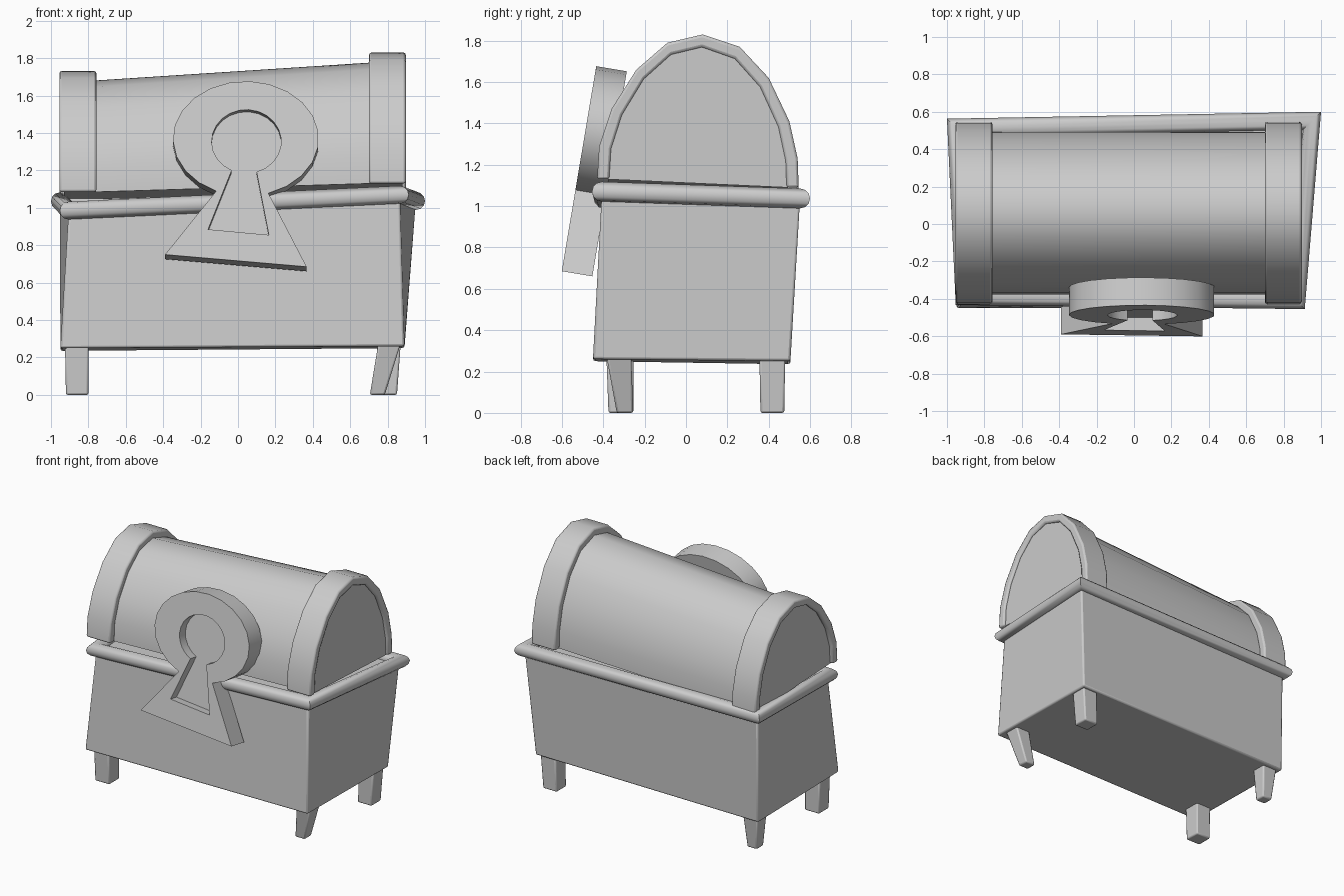
import bpy, math

if "Cube" in bpy.data.objects:
    bpy.data.objects.remove(bpy.data.objects["Cube"])

mat = bpy.data.materials.new("plain grey")
mat.diffuse_color = (0.6, 0.6, 0.6, 1)
mat.use_nodes = True
mat.node_tree.nodes["Principled BSDF"].inputs["Base Color"].default_value = mat.diffuse_color


def make(name, verts, faces, bevel=0.0, angle=35):
    me = bpy.data.meshes.new(name)
    me.from_pydata(verts, [], faces)
    ob = bpy.data.objects.new(name, me)
    bpy.context.collection.objects.link(ob)
    me.materials.append(mat)
    bpy.ops.object.select_all(action='DESELECT')
    ob.select_set(True)
    bpy.context.view_layer.objects.active = ob
    # consistent outward normals
    bpy.ops.object.mode_set(mode='EDIT')
    bpy.ops.mesh.select_all(action='SELECT')
    bpy.ops.mesh.normals_make_consistent(inside=False)
    bpy.ops.object.mode_set(mode='OBJECT')
    bpy.ops.object.shade_smooth_by_angle(angle=math.radians(angle))
    if bevel:
        m = ob.modifiers.new("soft edges", 'BEVEL')
        m.width = bevel
        m.segments = 2
        m.limit_method = 'ANGLE'
        m.angle_limit = math.radians(50)
    return ob


def bridge(a, b, n):
    """Quads joining two closed rings of n vertices starting at a and b."""
    return [(a + i, a + (i + 1) % n, b + (i + 1) % n, b + i) for i in range(n)]


def loft(name, rings, bevel=0.0):
    """Solid skinned through equal rings, capped at both ends."""
    n = len(rings[0])
    verts = [v for r in rings for v in r]
    faces = []
    for k in range(len(rings) - 1):
        faces += bridge(k * n, (k + 1) * n, n)
    faces += [tuple(range(n)), tuple(range(len(verts) - n, len(verts)))]
    return make(name, verts, faces, bevel)


# Lopsided chest body, wider at the top
rim = [(-0.905, -0.385, 0.985), (0.865, -0.407, 1.07),
       (0.952, 0.552, 1.037), (-0.952, 0.515, 1.035)]
base = [(-0.95, -0.45, 0.25), (0.89, -0.45, 0.26),
        (0.89, 0.505, 0.25), (-0.95, 0.505, 0.235)]
loft("chest_body", [base, rim], 0.012)

# Rounded rim with mitred corners
signs = [(-1, -1), (1, -1), (1, 1), (-1, 1)]
seg, r = 12, 0.048
verts, faces = [], []
for (x, y, z), (sx, sy) in zip(rim, signs):
    for i in range(seg):
        a = 2 * math.pi * i / seg
        verts.append((x + r * math.cos(a) * sx, y + r * math.cos(a) * sy, z + r * math.sin(a)))
for k in range(4):
    faces += bridge(k * seg, (k + 1) % 4 * seg, seg)
make("chest_rim", verts, faces)


# Four tapered legs: (x0, x1, y0, y1) at top and at bottom
def rect(b, z):
    x0, x1, y0, y1 = b
    return [(x0, y0, z), (x1, y0, z), (x1, y1, z), (x0, y1, z)]


legs = {
    "front_left": ((-0.925, -0.80, -0.385, -0.255), (-0.92, -0.80, -0.375, -0.255)),
    "front_right": ((0.75, 0.87, -0.385, -0.265), (0.705, 0.785, -0.335, -0.255)),
    "back_right": ((0.745, 0.87, 0.355, 0.48), (0.735, 0.85, 0.36, 0.475)),
    "back_left": ((-0.925, -0.80, 0.36, 0.48), (-0.90, -0.82, 0.37, 0.45)),
}
for name, (top, bottom) in legs.items():
    loft("leg_" + name, [rect(bottom, 0), rect(top, 0.275)], 0.01)

# Arched lid profile (y, z), front to back
ARCH = [(-0.43, 1.13), (-0.42, 1.29), (-0.36, 1.47), (-0.24, 1.66), (-0.09, 1.79),
        (0.08, 1.83), (0.26, 1.77), (0.40, 1.62), (0.50, 1.41), (0.54, 1.23), (0.545, 1.09)]


def arch(x, t, sy=1.0, sz=1.0):
    """Lid section at x; t runs from 0 at the low left end to 1 at the tall right end."""
    out = []
    for y, z in ARCH:
        floor = 1.13 - 0.04 * (y + 0.43) / 0.975
        h = (z - floor) * sz * (0.925 + 0.075 * t)
        out.append((x, 0.057 + (y - 0.057) * sy, floor - 0.045 * (1 - t) + h))
    return out


# Lid barrel, its ends slightly recessed inside the bands
loft("lid_barrel", [arch(-0.93, 0, 0.893, 0.925), arch(-0.76, 0, 0.893, 0.925),
                    arch(0.70, 1, 0.893, 0.925), arch(0.88, 1, 0.893, 0.925)])

# Raised arched bands at both lid ends
for name, x0, x1, t in (("left", -0.955, -0.757, 0), ("right", 0.70, 0.897, 1)):
    verts = []
    for x in (x0, x1):
        verts += arch(x, t) + arch(x, t, 0.88, 0.915)
    n = len(ARCH)
    faces = []
    for i in range(n - 1):
        j = i + 1
        faces += [(i, j, n + j, n + i), (2 * n + i, 2 * n + j, 3 * n + j, 3 * n + i),
                  (i, j, 2 * n + j, 2 * n + i), (n + i, n + j, 3 * n + j, 3 * n + i)]
    for i in (0, n - 1):
        faces.append((i, n + i, 3 * n + i, 2 * n + i))
    make("lid_band_" + name, verts, faces, 0.012)


# Tilted keyhole plate with a sunken keyhole
def keyhole(cx, cz, rx, rz, a0, a1, left, right, depth, steps=20):
    """Round head over a flared foot, laid on the tilted plane and pushed back by depth."""
    pts = [left]
    for i in range(steps + 1):
        a = math.radians(a0 + (a1 - a0) * i / steps)
        pts.append((cx + rx * math.cos(a), cz + rz * math.sin(a)))
    pts.append(right)
    return [(x, -0.60 + (z - 0.69) * 0.168 + depth, z - 0.165 * depth) for x, z in pts]


outer = (0.042, 1.37, 0.39, 0.307, 246, -72, (-0.39, 0.75), (0.367, 0.685))
inner = (0.045, 1.355, 0.186, 0.17, 245, -73, (-0.16, 0.885), (0.165, 0.855))
rings = [keyhole(*outer, 0.148), keyhole(*outer, 0), keyhole(*inner, 0), keyhole(*inner, 0.07)]
loft("keyhole_plate", rings)
